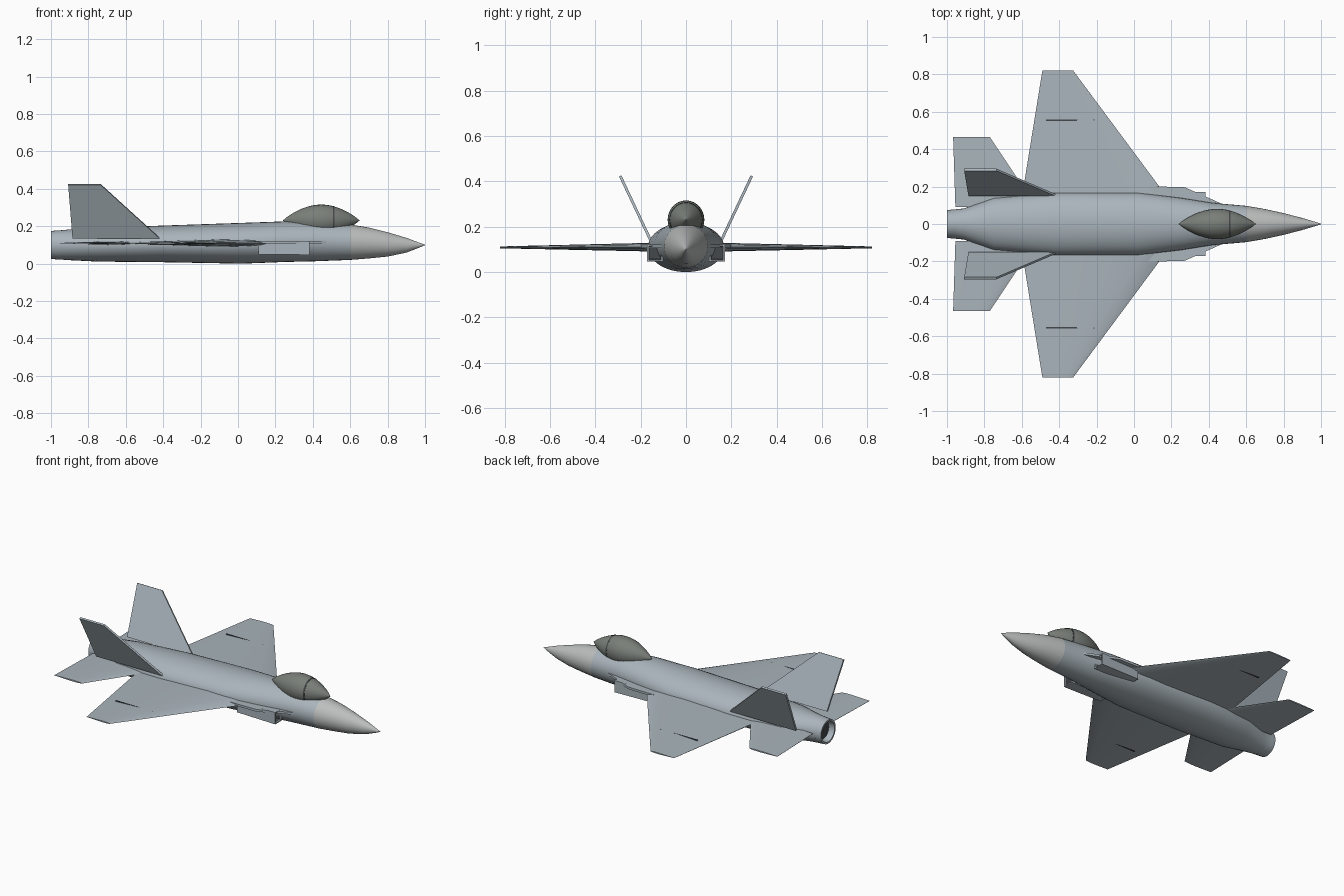
import bpy, bmesh
from math import sin, cos, pi, radians, sqrt

if "Cube" in bpy.data.objects:
    bpy.data.objects.remove(bpy.data.objects["Cube"])


def material(name, rgb):
    m = bpy.data.materials.new(name)
    m.diffuse_color = (*rgb, 1)
    m.use_nodes = True
    m.node_tree.nodes["Principled BSDF"].inputs["Base Color"].default_value = m.diffuse_color
    return m


BODY = material("body_grey", (0.40, 0.46, 0.50))
NOSE = material("nose_grey", (0.50, 0.52, 0.51))
GLASS = material("canopy_tint", (0.19, 0.21, 0.19))
DARK = material("dark_grey", (0.06, 0.065, 0.07))


def loft(name, rings, mat, mirror=False, caps=(True, True), angle=30):
    """Skin a list of equal-length point rings."""
    bm = bmesh.new()
    vs = [[bm.verts.new(p) for p in r] for r in rings]
    n = len(vs[0])
    for a, b in zip(vs, vs[1:]):
        for i in range(n):
            j = (i + 1) % n
            bm.faces.new((a[i], a[j], b[j], b[i]))
    for use, ring in zip(caps, (vs[0], vs[-1])):
        if use:
            bm.faces.new(ring)
    bmesh.ops.remove_doubles(bm, verts=bm.verts, dist=1e-5)
    bmesh.ops.recalc_face_normals(bm, faces=bm.faces)
    me = bpy.data.meshes.new(name)
    bm.to_mesh(me)
    bm.free()
    me.materials.append(mat)
    ob = bpy.data.objects.new(name, me)
    bpy.context.collection.objects.link(ob)
    bpy.ops.object.select_all(action='DESELECT')
    bpy.context.view_layer.objects.active = ob
    ob.select_set(True)
    bpy.ops.object.shade_smooth_by_angle(angle=radians(angle))
    if mirror:
        ob.modifiers.new("mirror", 'MIRROR').use_axis = (False, True, False)
    return ob


def oval(x, ry, zlo, zhi, n=32):
    c, r = (zlo + zhi) / 2, (zhi - zlo) / 2
    return [(x, ry * cos(2 * pi * i / n), c + r * sin(2 * pi * i / n)) for i in range(n)]


def airfoil(le, te, y, z, t=0.05):
    """Thin symmetric section at span position y."""
    c = le - te
    prof = [(0, 0), (0.04, 0.45), (0.15, 0.85), (0.35, 1), (0.65, 0.65), (1, 0.08)]
    up = [(le - u * c, y, z + h * t * c / 2) for u, h in prof]
    lo = [(le - u * c, y, z - h * t * c / 2) for u, h in prof[:0:-1]]
    return up + lo


def rect(x, y0, y1, z0, z1):
    return [(x, y0, z0), (x, y1, z0), (x, y1, z1), (x, y0, z1)]


# fuselage and nose cone
loft("fuselage", [oval(*s) for s in (
    (-0.96, 0.078, 0.023, 0.177), (-0.91, 0.083, 0.019, 0.182), (-0.75, 0.14, 0.011, 0.190),
    (-0.42, 0.168, 0.008, 0.203), (0.02, 0.168, 0.0, 0.218), (0.25, 0.14, 0.009, 0.226),
    (0.42, 0.113, 0.013, 0.222), (0.60, 0.097, 0.02, 0.209))], BODY)
loft("nose_cone", [oval(*s) for s in (
    (0.60, 0.097, 0.02, 0.209), (0.70, 0.08, 0.028, 0.193), (0.80, 0.058, 0.038, 0.168),
    (0.90, 0.032, 0.059, 0.138), (0.97, 0.011, 0.086, 0.112), (1.0, 0.001, 0.099, 0.101))], NOSE)

# exhaust nozzle, hollow at the rear
loft("nozzle", [oval(*s) for s in (
    (-0.94, 0.079, 0.021, 0.179), (-1.0, 0.075, 0.025, 0.175),
    (-1.0, 0.064, 0.036, 0.164), (-0.962, 0.056, 0.044, 0.156))], BODY)
loft("nozzle_core", [oval(-0.963, 0.054, 0.046, 0.154), oval(-0.966, 0.054, 0.046, 0.154)], DARK)


# canopy bubble with pointed ends, and its frame hoop
def canopy_ring(u, grow=0.0, dx=0.0):
    x = 0.24 + 0.41 * u + dx
    s = max(sin(pi * u) ** 0.85, 0.004) + grow
    return oval(x, 0.081 * s, 0.231 - 0.085 * s, 0.231 + 0.085 * s, 28)


loft("canopy", [canopy_ring(i / 16) for i in range(17)], GLASS)
u = 0.66
loft("canopy_frame", [canopy_ring(u, 0.012, -0.004), canopy_ring(u + 0.012, 0.012)], DARK)

# main wings, forward root extensions and tailplanes
loft("wing", [airfoil(0.18, -0.60, 0.14, 0.11), airfoil(-0.325, -0.49, 0.82, 0.109)],
     BODY, mirror=True)
lex = [(0.51, 0.09), (0.27, 0.197), (0.14, 0.2), (0.05, 0.2), (0.05, 0.09)]
loft("root_extension", [[(x, y, z) for x, y in lex] for z in (0.107, 0.121)], BODY, mirror=True)
loft("tailplane", [airfoil(-0.52, -0.955, 0.09, 0.11, 0.045),
                   airfoil(-0.77, -0.967, 0.464, 0.11, 0.045)], BODY, mirror=True)

# thin dark hinge strip on each wing
loft("wing_strip", [rect(x, 0.552, 0.558, 0.101, 0.1185) for x in (-0.47, -0.21)],
     DARK, mirror=True)

# canted tail fins
fin = [(-0.42, 0.155, 0.138), (-0.735, 0.29, 0.424), (-0.908, 0.29, 0.424), (-0.885, 0.155, 0.138)]
loft("tail_fin", [[(x, y + d * 0.9, z - d * 0.43) for x, y, z in fin] for d in (-0.006, 0.006)],
     BODY, mirror=True)

# side air intakes with a recessed dark duct
loft("intake", [rect(0.11, 0.10, 0.168, 0.05, 0.12), rect(0.382, 0.102, 0.172, 0.047, 0.122),
                rect(0.382, 0.110, 0.164, 0.054, 0.115), rect(0.32, 0.112, 0.162, 0.056, 0.113)],
     BODY, mirror=True, caps=(True, False))
loft("intake_duct", [rect(0.376, 0.111, 0.163, 0.055, 0.114), rect(0.318, 0.113, 0.161, 0.057, 0.112)],
     DARK, mirror=True, caps=(False, True))
